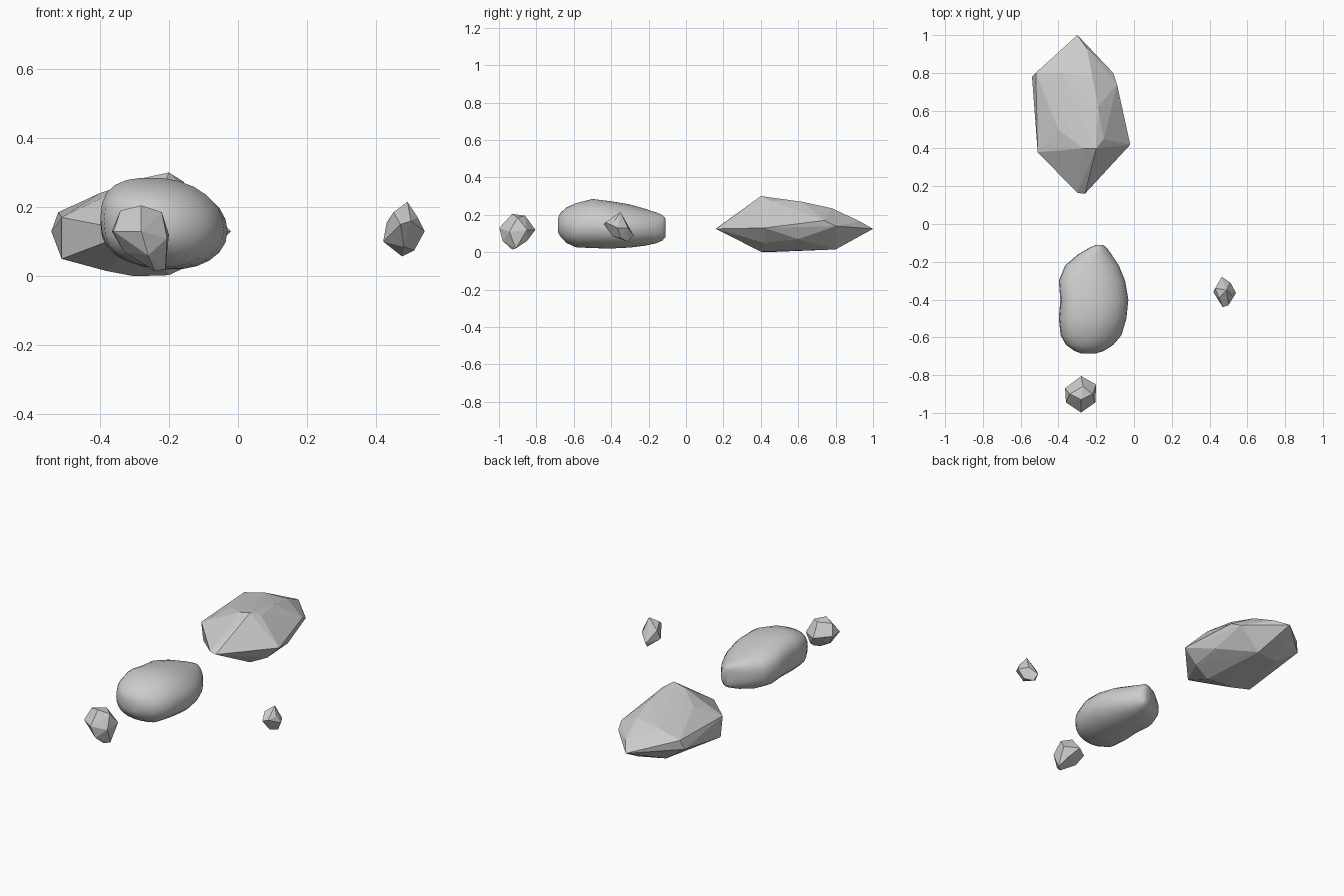
import bpy, bmesh
from math import cos, sin, tau, copysign


def add_object(name, bm):
    bmesh.ops.recalc_face_normals(bm, faces=bm.faces)
    mesh = bpy.data.meshes.new(name)
    bm.to_mesh(mesh)
    bm.free()
    ob = bpy.data.objects.new(name, mesh)
    bpy.context.collection.objects.link(ob)
    return ob


def faceted_rock(name, corners):
    """Chipped stone: convex hull around a few corner points."""
    bm = bmesh.new()
    for c in corners:
        bm.verts.new(c)
    res = bmesh.ops.convex_hull(bm, input=bm.verts)
    loose = [g for g in res["geom_interior"] if isinstance(g, bmesh.types.BMVert)]
    bmesh.ops.delete(bm, geom=loose, context='VERTS')
    return add_object(name, bm)


def round_rock(name, sections, sides=24):
    """Worn stone: rounded cross-sections lofted along y."""
    bm = bmesh.new()
    rings = []
    for y, x0, x1, z0, z1 in sections:
        ring = []
        for i in range(sides):
            c, s = cos(tau * i / sides), sin(tau * i / sides)
            p = 0.78 if c < 0 else 0.98      # fuller left side, tapered right side
            x = (x0 + x1) / 2 + (x1 - x0) / 2 * copysign(abs(c) ** p, c)
            z = (z0 + z1) / 2 + (z1 - z0) / 2 * copysign(abs(s) ** p, s)
            z -= 0.06 * c * (z1 - z0)        # left side sits higher
            ring.append(bm.verts.new((x, y, z)))
        rings.append(ring)
    for a, b in zip(rings, rings[1:]):
        for i in range(sides):
            j = (i + 1) % sides
            bm.faces.new((a[i], a[j], b[j], b[i]))
    bm.faces.new(rings[0])
    bm.faces.new(rings[-1])
    for f in bm.faces:
        f.smooth = True
    return add_object(name, bm)


# Large angular boulder at the back
faceted_rock("large_boulder", [
    (-.30, 1.0, .125), (-.25, .93, .165), (-.11, .80, .14), (-.09, .74, .17),
    (-.02, .42, .13), (-.26, .16, .125), (-.30, .165, .13),
    (-.51, .38, .17), (-.51, .40, .05), (-.54, .78, .13), (-.52, .80, .185),
    (-.20, .40, .30), (-.27, .40, .285), (-.16, .45, .275), (-.19, .62, .27),
    (-.22, .78, .235), (-.40, .50, .24), (-.38, .80, .22),
    (-.20, .40, .003), (-.30, .42, 0), (-.38, .40, .015), (-.24, .80, .015),
    (-.40, .76, .03), (-.09, .60, .07), (-.10, .42, .05)])

# Smooth rounded boulder in the middle
round_rock("round_boulder", [
    (-.685, -.28, -.20, .11, .18), (-.672, -.315, -.16, .085, .21),
    (-.64, -.36, -.11, .05, .238), (-.59, -.388, -.067, .027, .262),
    (-.50, -.398, -.04, .022, .284), (-.40, -.39, -.03, .02, .272),
    (-.30, -.398, -.047, .025, .255), (-.22, -.365, -.08, .035, .232),
    (-.16, -.295, -.12, .048, .213), (-.125, -.235, -.145, .063, .198),
    (-.11, -.20, -.165, .08, .18)])

# Small stone at the front
faceted_rock("front_stone", [
    (-.28, -.805, .12), (-.20, -.85, .12), (-.205, -.945, .11), (-.28, -.998, .13),
    (-.36, -.945, .13), (-.365, -.87, .13), (-.34, -.90, .19), (-.28, -.93, .205),
    (-.22, -.90, .185), (-.27, -.86, .195), (-.24, -.93, .015), (-.21, -.91, .02),
    (-.33, -.90, .07), (-.23, -.85, .06), (-.26, -.98, .06)])

# Tiny stone at the right
faceted_rock("side_stone", [
    (.49, -.35, .215), (.45, -.39, .185), (.465, -.28, .09), (.51, -.31, .13),
    (.54, -.365, .13), (.50, -.43, .16), (.47, -.44, .15), (.42, -.36, .10),
    (.43, -.34, .155), (.475, -.31, .057), (.51, -.35, .075), (.48, -.39, .085),
    (.52, -.38, .17)])
